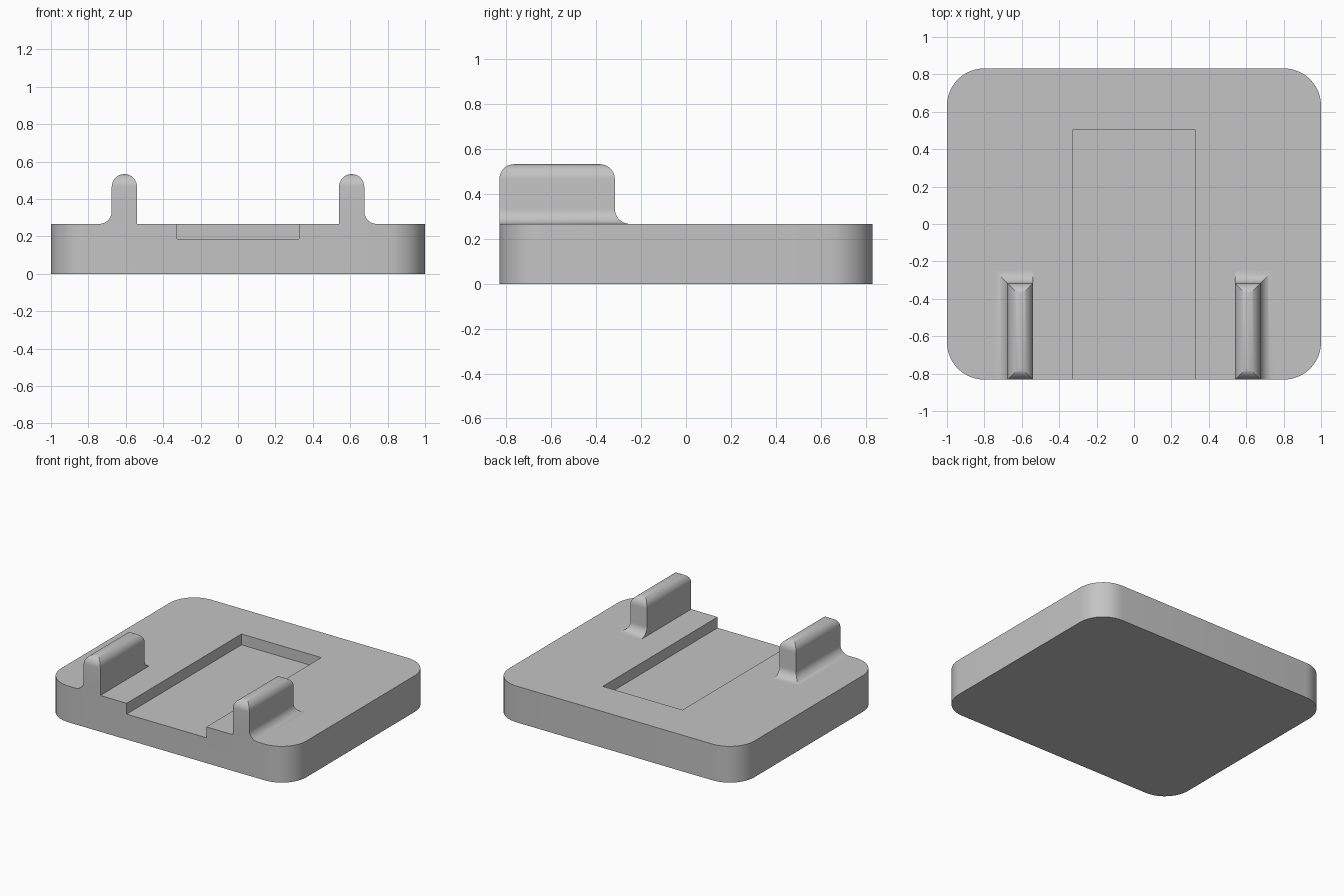
import bpy, bmesh
from math import sin, cos, pi

TOP, POCKET_Z, HALF_D = 0.267, 0.187, 0.832
RIDGE_TOP, R, STEPS = 0.533, 0.067, 10

old = bpy.data.objects.get("Cube")
if old:
    bpy.data.objects.remove(old, do_unlink=True)

grey = bpy.data.materials.new("plain grey")
grey.use_nodes = True
colour = (0.55, 0.55, 0.55, 1)
grey.diffuse_color = colour
grey.node_tree.nodes["Principled BSDF"].inputs["Base Color"].default_value = colour


def loft(name, rings, close_bottom=True):
    """Skin a stack of matching closed rings and cap the ends."""
    bm = bmesh.new()
    loops = [[bm.verts.new(p) for p in ring] for ring in rings]
    n = len(loops[0])
    for a, b in zip(loops, loops[1:]):
        for i in range(n):
            j = (i + 1) % n
            bm.faces.new((a[i], a[j], b[j], b[i]))
    bm.faces.new(loops[-1])
    if close_bottom:
        bm.faces.new(loops[0][::-1])
    mesh = bpy.data.meshes.new(name)
    bm.to_mesh(mesh)
    bm.free()
    mesh.materials.append(grey)
    obj = bpy.data.objects.new(name, mesh)
    bpy.context.collection.objects.link(obj)
    return obj


def rectangle(x0, x1, y0, y1, z):
    return [(x0, y0, z), (x1, y0, z), (x1, y1, z), (x0, y1, z)]


def activate(obj):
    bpy.ops.object.select_all(action="DESELECT")
    obj.select_set(True)
    bpy.context.view_layer.objects.active = obj


# Base plate with rounded corners
corner, segments = 0.2, 12
outline = []
for quarter, (sx, sy) in enumerate([(1, 1), (-1, 1), (-1, -1), (1, -1)]):
    for k in range(segments + 1):
        a = (quarter + k / segments) * pi / 2
        outline.append((sx * (1 - corner) + corner * cos(a),
                        sy * (HALF_D - corner) + corner * sin(a)))
base = loft("base_plate", [[(x, y, z) for x, y in outline] for z in (0, TOP)])

# Rectangular pocket, open at the front
cutter = loft("pocket_cutter", [rectangle(-0.325, 0.325, -1, 0.505, z)
                                for z in (POCKET_Z, 0.5)])
cutter.hide_render = True
cut = base.modifiers.new("pocket", "BOOLEAN")
cut.operation, cut.solver, cut.object = "DIFFERENCE", "EXACT", cutter
activate(base)
bpy.ops.object.modifier_apply(modifier=cut.name)
bpy.data.objects.remove(cutter, do_unlink=True)


# Upright ridges: fillet at the foot (outer and back sides), rounded on top
def ridge(name, side):
    angles = [k / STEPS * pi / 2 for k in range(STEPS + 1)]
    levels = [(R * (1 - sin(a)), 0, TOP + R * (1 - cos(a))) for a in angles]
    levels += [(0, R * (1 - cos(a)), RIDGE_TOP - R * (1 - sin(a))) for a in angles]
    rings = []
    for flare, inset, z in levels:
        ring = rectangle(0.54 + inset, 0.675 + flare - inset,
                         -HALF_D + inset, -0.317 + flare - inset, z)
        if side < 0:
            ring = [(-x, y, z) for x, y, z in reversed(ring)]
        rings.append(ring)
    return loft(name, rings, close_bottom=False)


parts = [base, ridge("left_ridge", 1), ridge("right_ridge", -1)]
for part in parts:
    activate(part)
    bpy.ops.object.shade_smooth_by_angle(angle=pi / 7)
